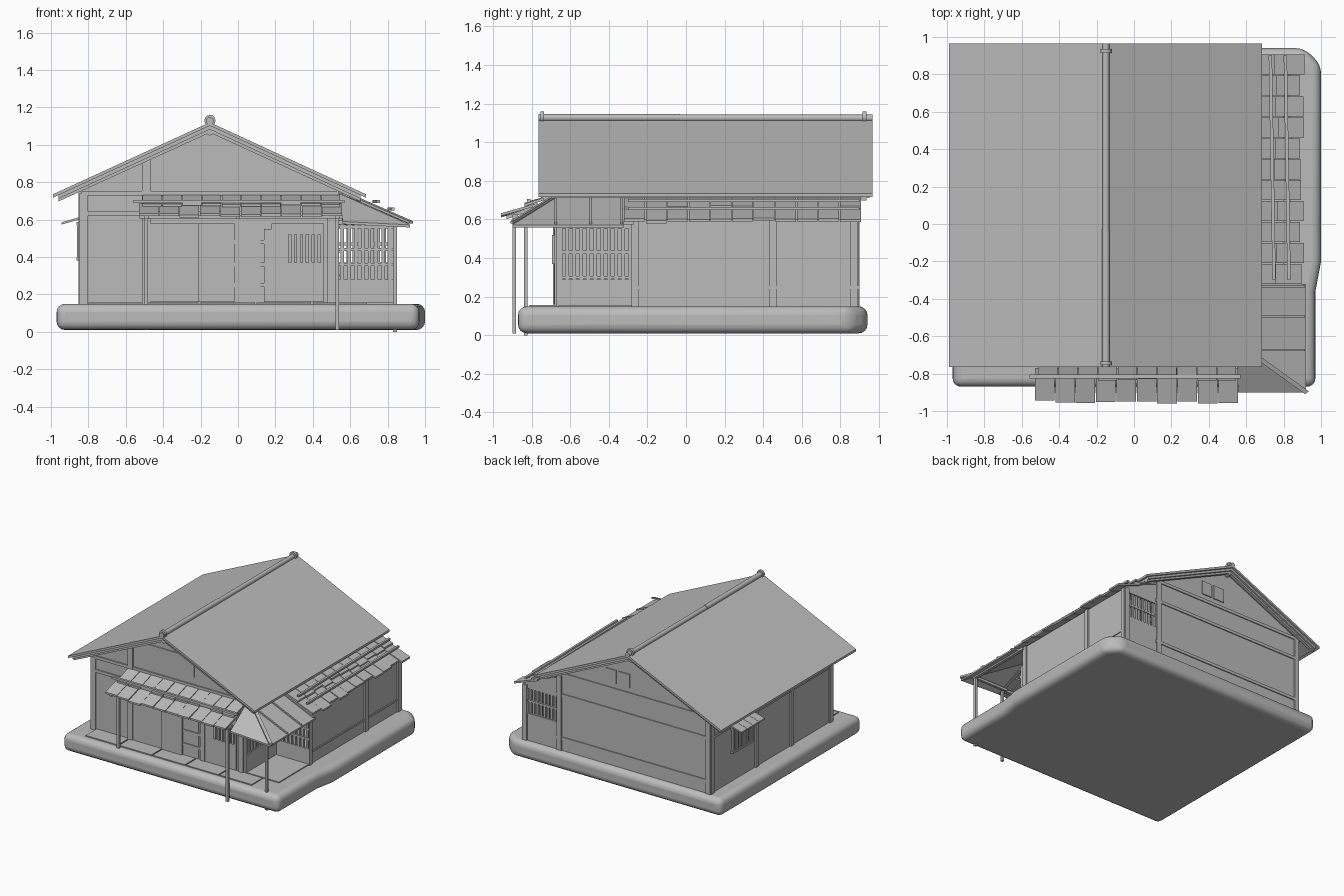
import bpy, bmesh, random
from mathutils import Vector

random.seed(4)
old = bpy.data.objects.get("Cube")
if old:
    bpy.data.objects.remove(old, do_unlink=True)

GREY = (0.5, 0.5, 0.5, 1)
mat = bpy.data.materials.new("plain grey")
mat.use_nodes = True
mat.diffuse_color = GREY
mat.node_tree.nodes["Principled BSDF"].inputs["Base Color"].default_value = GREY


def finish(name, bm):
    bmesh.ops.recalc_face_normals(bm, faces=bm.faces)
    mesh = bpy.data.meshes.new(name)
    bm.to_mesh(mesh)
    bm.free()
    mesh.materials.append(mat)
    ob = bpy.data.objects.new(name, mesh)
    bpy.context.collection.objects.link(ob)
    return ob


def slab(name, pts, shift):
    """Extrude a flat polygon along a vector."""
    bm = bmesh.new()
    face = bm.faces.new([bm.verts.new(p) for p in pts])
    ext = bmesh.ops.extrude_face_region(bm, geom=[face], use_keep_orig=True)
    moved = [v for v in ext["geom"] if isinstance(v, bmesh.types.BMVert)]
    bmesh.ops.translate(bm, verts=moved, vec=Vector(shift))
    return finish(name, bm)


def box(name, x0, x1, y0, y1, z0, z1):
    return slab(name, [(x0, y0, z0), (x1, y0, z0), (x1, y1, z0), (x0, y1, z0)], (0, 0, z1 - z0))


def smooth(ob):
    bpy.ops.object.select_all(action="DESELECT")
    ob.select_set(True)
    bpy.context.view_layer.objects.active = ob
    bpy.ops.object.shade_smooth_by_angle(angle=0.7)


def rod(name, x, y0, y1, z, r):
    bpy.ops.mesh.primitive_cylinder_add(vertices=12, radius=r, depth=y1 - y0,
                                        location=(x, (y0 + y1) / 2, z), rotation=(1.5708, 0, 0))
    ob = bpy.context.object
    ob.name = name
    ob.data.materials.append(mat)
    smooth(ob)


def lattice(name, axis, a0, a1, at, z0, z1, count, rails=()):
    """Row of upright bars along x or y, with optional cross rails."""
    def piece(label, lo, hi, b, t, d):
        if axis == "x":
            box(label, lo, hi, at - d, at + d, b, t)
        else:
            box(label, at - d, at + d, lo, hi, b, t)
    for i in range(count):
        c = a0 + (a1 - a0) * (i + 0.5) / count
        piece(name + "_bar", c - 0.009, c + 0.009, z0, z1, 0.008)
    for z in rails:
        piece(name + "_rail", a0, a1, z - 0.008, z + 0.008, 0.012)


# Stone plinth with rounded rim
base = slab("plinth", [(-0.97, -0.87, 0.01), (0.97, -0.87, 0.01), (0.97, -0.36, 0.01), (1, -0.2, 0.01),
                       (1, 0.85, 0.01), (0.91, 0.94, 0.01), (-0.97, 0.94, 0.01)], (0, 0, 0.14))
bev = base.modifiers.new("rounded rim", "BEVEL")
bev.width, bev.segments, bev.limit_method, bev.angle_limit = 0.045, 4, "ANGLE", 0.6
smooth(base)

# Main walls: gable ends and sides
L, R, MID, FRONT, BACK = -0.84, 0.54, -0.15, -0.67, 0.89
for name, y in (("front_gable_wall", FRONT), ("back_gable_wall", BACK - 0.03)):
    slab(name, [(L, y, 0.14), (R, y, 0.14), (R, y, 0.77), (MID, y, 1.08), (L, y, 0.77)], (0, 0.03, 0))
box("left_wall", L, L + 0.03, FRONT, BACK, 0.14, 0.77)
box("upper_right_wall", R - 0.02, R, FRONT, BACK, 0.57, 0.77)

# Lean-to walls
E = 0.83
box("lean_to_right_wall", E - 0.03, E, -0.27, BACK, 0.14, 0.6)
box("lean_to_back_sill", R, E, BACK - 0.03, BACK, 0.14, 0.37)
slab("lean_to_back_header", [(R, BACK, 0.57), (E, BACK, 0.57), (E, BACK, 0.61), (R, BACK, 0.74)], (0, -0.03, 0))
box("lean_to_front_sill", R, E, -0.28, -0.26, 0.14, 0.28)
slab("lean_to_front_header", [(R, -0.28, 0.57), (E, -0.28, 0.57), (E, -0.28, 0.61), (R, -0.28, 0.74)], (0, 0.02, 0))
box("porch_side_sill", R - 0.02, R, FRONT, -0.27, 0.14, 0.29)
lattice("back_window", "x", R, E, BACK - 0.015, 0.37, 0.57, 9, (0.47,))
lattice("lean_to_front_window", "x", R, E, -0.27, 0.28, 0.57, 8, (0.36, 0.44, 0.56))
lattice("porch_side_window", "y", FRONT, -0.27, R - 0.01, 0.29, 0.57, 11, (0.3, 0.43, 0.56))

# Timber frame posts
for x in (L + 0.015, -0.49, 0.5):
    box("front_frame_post", x - 0.022, x + 0.022, FRONT - 0.012, FRONT, 0.15, 0.74 if x < -0.6 or x > 0 else 0.92)
for x in (L + 0.015, R - 0.03, E - 0.01):
    box("back_frame_post", x - 0.02, x + 0.02, BACK, BACK + 0.01, 0.15, 0.6 if x > 0.6 else 0.76)
for y in (FRONT + 0.02, -0.15, 0.3, BACK - 0.02):
    box("left_frame_post", L - 0.012, L, y - 0.02, y + 0.02, 0.15, 0.76)
for y in (-0.265, 0.45, 0.87):
    box("right_frame_post", E, E + 0.012, y - 0.018, y + 0.018, 0.15, 0.6)

# Horizontal rails on walls
for z in (0.25, 0.6, 0.77):
    box("back_rail", L, R, BACK, BACK + 0.008, z - 0.012, z + 0.012)
box("left_rail", L - 0.008, L, FRONT, BACK, 0.59, 0.61)
box("right_rail", E, E + 0.006, -0.27, BACK, 0.24, 0.255)
for z in (0.63, 0.74):
    box("front_rail", L, R, FRONT - 0.01, FRONT, z - 0.012, z + 0.012)

# Gable panel and back vent
box("front_gable_panel", -0.39, 0.08, FRONT - 0.008, FRONT, 0.81, 0.97)
for x0, x1 in ((-0.12, -0.02), (0, 0.09)):
    box("back_vent_shutter", x0, x1, BACK, BACK + 0.008, 0.82, 0.93)

# Front sliding doors and barred window
for x0, x1, d in ((-0.47, -0.21, 0.01), (-0.21, -0.02, 0.02), (-0.02, 0.12, 0.006), (0.18, 0.46, 0.01)):
    box("front_door_panel", x0, x1, FRONT - d, FRONT, 0.16, 0.58)
for z in (0.25, 0.36, 0.48):
    box("door_crossbar", -0.02, 0.17, FRONT - 0.014, FRONT, z - 0.01, z + 0.01)
box("door_stile", 0.14, 0.18, FRONT - 0.014, FRONT, 0.16, 0.55)
lattice("front_window", "x", 0.26, 0.45, FRONT - 0.015, 0.37, 0.52, 6)

# Left window with small awning
lattice("left_window", "y", 0.36, 0.63, L - 0.012, 0.39, 0.58, 9, (0.39, 0.58))
for i in range(4):
    y = 0.34 + i * 0.075
    slab("left_awning_board", [(L, y, 0.615), (L, y + 0.073, 0.615), (-0.945, y + 0.073, 0.585),
                               (-0.945, y, 0.585)], (0, 0, -0.012))

# Main roof: thin covering over inset boards, with rafters
for side, eave in ((-1, -0.99), (1, 0.685)):
    inner = eave - side * 0.03
    slab("roof_slope", [(MID, -0.765, 1.12), (eave, -0.765, 0.735), (eave, 0.965, 0.735), (MID, 0.965, 1.12)],
         (0, 0, -0.018))
    slab("roof_boards", [(MID, -0.75, 1.102), (inner, -0.75, 0.732), (inner, 0.95, 0.732), (MID, 0.95, 1.102)],
         (0, 0, -0.02))
    for y in (-0.74, 0.91):
        slab("barge_board", [(MID, y, 1.085), (inner, y, 0.717), (inner, y + 0.025, 0.717), (MID, y + 0.025, 1.085)],
             (0, 0, -0.02))
rod("ridge_pole", MID, -0.765, 0.965, 1.125, 0.018)
rod("ridge_cover", MID, -0.765, -0.03, 1.127, 0.02)
for y in (-0.745, 0.925):
    rod("ridge_end_cap", MID, y - 0.01, y + 0.01, 1.13, 0.03)
rod("ridge_beam", MID, -0.74, 0.93, 1.07, 0.02)


def shingle_row(name, axis, start, end, top, low, count):
    """Overlapping boards; top and low are (outward position, height)."""
    step = (end - start) / count
    for i in range(count):
        a, b = start + i * step, start + (i + 0.96) * step
        k = random.uniform(0.93, 1.06)
        o, z = (top[j] + (low[j] - top[j]) * k for j in (0, 1))
        z += random.uniform(-0.004, 0.006)
        quad = [(a, *top), (b, *top), (b, o, z), (a, o, z)]
        if axis == "y":
            quad = [(out, along, h) for along, out, h in quad]
        slab(name, quad, (0, 0, -0.014))


# Front awning: two board tiers and holding battens
shingle_row("awning_upper_board", "x", -0.51, 0.55, (FRONT, 0.735), (-0.83, 0.685), 10)
shingle_row("awning_lower_board", "x", -0.53, 0.56, (-0.77, 0.685), (-0.95, 0.63), 10)
box("awning_batten", -0.56, 0.57, -0.825, -0.805, 0.688, 0.705)
box("awning_eave_beam", -0.53, 0.56, -0.9, -0.87, 0.605, 0.625)
for x in (-0.49, 0.0, 0.53):
    slab("awning_rafter", [(x - 0.012, FRONT, 0.71), (x + 0.012, FRONT, 0.71), (x + 0.012, -0.93, 0.62),
                           (x - 0.012, -0.93, 0.62)], (0, 0, -0.018))

# Lean-to roof: board tiers and battens
shingle_row("lean_to_upper_board", "y", -0.32, 0.91, (R, 0.745), (0.76, 0.665), 11)
shingle_row("lean_to_lower_board", "y", -0.32, 0.91, (0.7, 0.675), (0.9, 0.6), 11)
for x0, x1, z in ((0.74, 0.72, 0.69), (0.82, 0.8, 0.65)):
    slab("lean_to_batten", [(x0, -0.3, z), (x0 + 0.018, -0.3, z), (x1 + 0.018, 0.9, z), (x1, 0.9, z)],
         (0, 0, 0.015))

# Corner porch roof: two slopes meeting at a hip
top, tip = (R, FRONT + 0.04, 0.74), (0.92, -0.9, 0.572)
slab("corner_roof_side", [top, tip, (0.92, -0.32, 0.572), (R, -0.32, 0.74)], (0, 0, -0.014))
slab("corner_roof_front", [top, (0.56, -0.9, 0.59), tip], (0, 0, -0.014))
slab("hip_board", [(R, -0.64, 0.742), (R + 0.02, -0.625, 0.742), (0.935, -0.895, 0.578), (0.915, -0.91, 0.578)],
     (0, 0, 0.014))
for y in (-0.68, -0.5, -0.34):
    slab("corner_roof_batten", [(0.56, y, 0.732), (0.56, y + 0.012, 0.732), (0.915, y + 0.012, 0.576),
                                (0.915, y, 0.576)], (0, 0, 0.01))
box("lean_to_eave_beam", 0.83, 0.855, -0.85, -0.27, 0.575, 0.595)
box("corner_eave_beam", R, 0.855, -0.84, -0.82, 0.575, 0.595)

# Porch posts
for x, y, z0, z1 in ((-0.49, -0.83, 0.01, 0.65), (0.53, -0.89, 0.01, 0.62), (0.84, -0.83, 0, 0.59)):
    box("porch_post", x - 0.01, x + 0.01, y - 0.01, y + 0.01, z0, z1)

# Porch floor boards
for i in range(5):
    x = -0.8 + i * 0.3
    box("porch_floor_board", x, x + 0.29, -0.81, FRONT, 0.145, 0.158)
box("corner_floor_board", R, 0.83, -0.66, -0.27, 0.145, 0.158)
